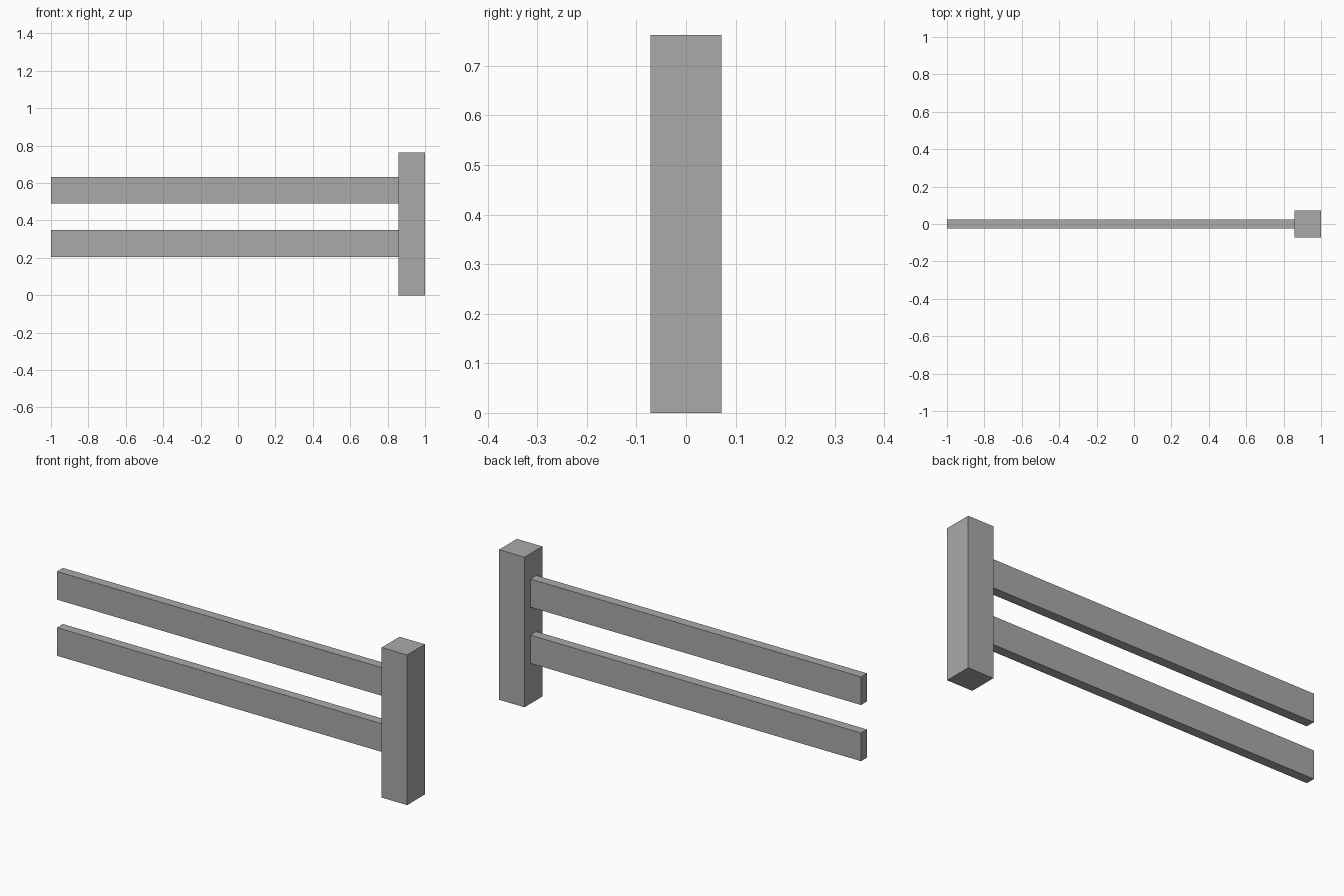
import bpy

default = bpy.data.objects.get("Cube")
if default:
    bpy.data.objects.remove(default, do_unlink=True)

# Plain grey for the whole fence
grey = bpy.data.materials.new("plain grey")
grey.use_nodes = True
COLOUR = (0.40, 0.40, 0.40, 1.0)
grey.diffuse_color = COLOUR
grey.node_tree.nodes["Principled BSDF"].inputs["Base Color"].default_value = COLOUR

WIDTH = 1 / 7      # post side and rail height
THICK = 1 / 21     # rail thickness
INNER = 1 - WIDTH  # post face that the rails meet


def box(name, x0, x1, depth, z0, z1):
    """Box centred on y = 0 between the given x and z limits."""
    bpy.ops.mesh.primitive_cube_add(size=1, location=((x0 + x1) / 2, 0, (z0 + z1) / 2))
    obj = bpy.context.object
    obj.name = name
    obj.scale = (x1 - x0, depth, z1 - z0)
    bpy.ops.object.transform_apply(location=False, rotation=False, scale=True)
    obj.data.materials.append(grey)
    return obj


# Square post at the left end
box("post", INNER, 1, WIDTH, 0, 0.762)

# Two flat rails butting against the post
for name, bottom in (("lower_rail", 0.205), ("upper_rail", 0.49)):
    box(name, -1, INNER, THICK, bottom, bottom + WIDTH)
